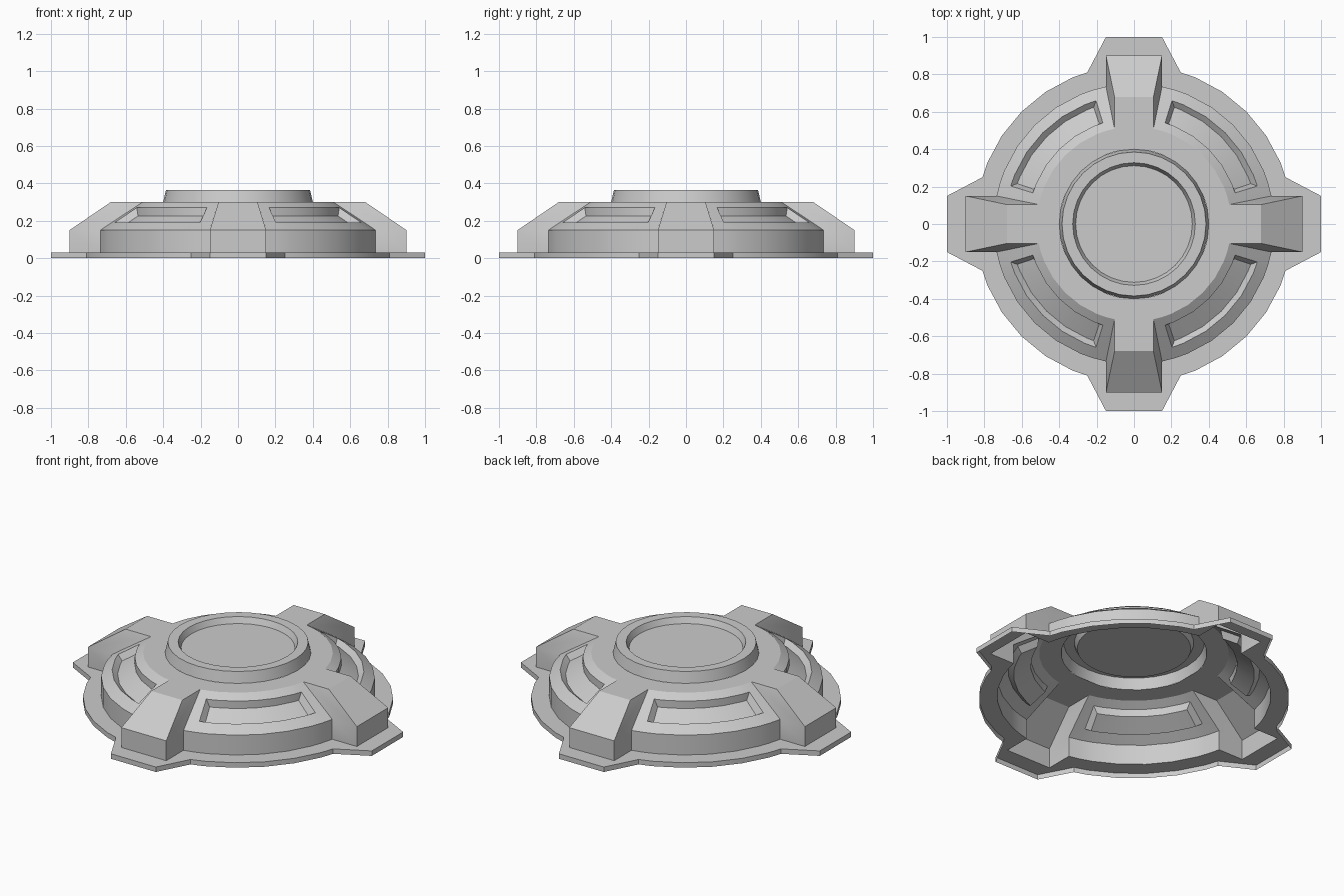
import bpy, bmesh
from math import sin, cos, pi, radians, degrees, atan2

if "Cube" in bpy.data.objects:
    bpy.data.objects.remove(bpy.data.objects["Cube"])

ARC = [22.5, 33.75, 45, 56.25, 67.5]      # shared 32-sided divisions of a quadrant
EDGE = degrees(atan2(0.15, 0.735))        # angle where body meets an arm
END = 17.1                                # angle where slots end
COLS = [EDGE, END] + ARC + [90 - END, 90 - EDGE]


def polar(r, a, z):
    return (r * sin(radians(a)), r * cos(radians(a)), z)


def turn(p, k):
    c, s = [(1, 0), (0, -1), (-1, 0), (0, 1)][k]
    return (c * p[0] - s * p[1], s * p[0] + c * p[1], p[2])


def sweep(quadrant):
    """Repeat one quadrant of points four times into a closed loop."""
    return [turn(p, k) for k in range(4) for p in quadrant]


def mirrored(half, middle):
    """Arm corner points, the middle arc, then the arm corners swapped."""
    return half + middle + [(y, x, z) for x, y, z in reversed(half)]


def face(bm, pts):
    bm.faces.new([bm.verts.new(p) for p in pts])


def strip(bm, a, b, closed=True):
    n = len(a)
    for i in range(n if closed else n - 1):
        j = (i + 1) % n
        face(bm, [a[i], a[j], b[j], b[i]])


def finish(bm, name, up=True):
    bmesh.ops.remove_doubles(bm, verts=bm.verts, dist=0.0005)
    bmesh.ops.recalc_face_normals(bm, faces=bm.faces)
    # open shells: make the flat upper faces point upwards
    if sum(f.normal.z * f.calc_area() for f in bm.faces) < 0:
        bmesh.ops.reverse_faces(bm, faces=bm.faces)
    me = bpy.data.meshes.new(name)
    bm.to_mesh(me)
    bm.free()
    ob = bpy.data.objects.new(name, me)
    bpy.context.collection.objects.link(ob)
    bpy.ops.object.select_all(action='DESELECT')
    bpy.context.view_layer.objects.active = ob
    ob.select_set(True)
    bpy.ops.object.shade_smooth_by_angle(angle=radians(30))


def outer(z):
    return sweep(mirrored([(0.15, 1, z), (0.2, 0.905, z), (0.25, 0.81, z)],
                          [polar(0.85, a, z) for a in ARC]))


def inner(z):
    return sweep(mirrored([(0.15, 0.9, z)], [polar(0.75, a, z) for a in COLS]))


# Base flange: thin rim wall and top, open underneath
bm = bmesh.new()
strip(bm, outer(0), outer(0.03))
strip(bm, outer(0.03), inner(0.03))
finish(bm, "base_flange")

# Body shell: walls, arms, slotted slope and deck
bm = bmesh.new()
strip(bm, inner(0.03), inner(0.15))
levels = [(0.75, 0.15), (0.69, 0.19), (0.566, 0.27), (0.52, 0.30)]
for k in range(4):
    rows = [[turn(polar(r, a, z), k) for a in COLS] for r, z in levels]
    strip(bm, rows[0], rows[1], False)
    strip(bm, rows[2], rows[3], False)
    for s in (slice(0, 2), slice(-2, None)):
        strip(bm, rows[1][s], rows[2][s], False)
    # recessed slot: side walls and floor
    floor_cols = [END + 2] + ARC + [88 - END]
    low = [turn(polar(0.66, a, 0.165), k) for a in floor_cols]
    high = [turn(polar(0.566, a, 0.225), k) for a in floor_cols]
    rim_low, rim_high = rows[1][1:-1], rows[2][1:-1]
    strip(bm, rim_low + rim_high[::-1], low + high[::-1])
    strip(bm, low, high, False)
    # arm: sloped front, flat top and two flanks
    t = polar(0.52, EDGE, 0.3)
    toe = [turn((s * 0.15, 0.9, 0.15), k) for s in (-1, 1)]
    brow = [turn((s * t[0], 0.68, 0.3), k) for s in (-1, 1)]
    root = [turn((s * t[0], t[1], 0.3), k) for s in (-1, 1)]
    foot = [turn((s * 0.15, 0.735, 0.15), k) for s in (-1, 1)]
    strip(bm, toe, brow, False)
    strip(bm, brow, root, False)
    for i in (0, 1):
        face(bm, [toe[i], brow[i], root[i], foot[i]])
strip(bm, sweep([polar(0.52, a, 0.3) for a in COLS]),
      sweep([polar(0.40, a, 0.3) for a in COLS]))
finish(bm, "body_shell")

# Top ring with sunken disc
bm = bmesh.new()
rings = [[(r * cos(i * pi / 16), r * sin(i * pi / 16), z) for i in range(32)]
         for r, z in [(0.40, 0.30), (0.385, 0.365), (0.328, 0.365), (0.312, 0.33)]]
for a, b in zip(rings, rings[1:]):
    strip(bm, a, b)
face(bm, rings[-1])
finish(bm, "top_ring")
